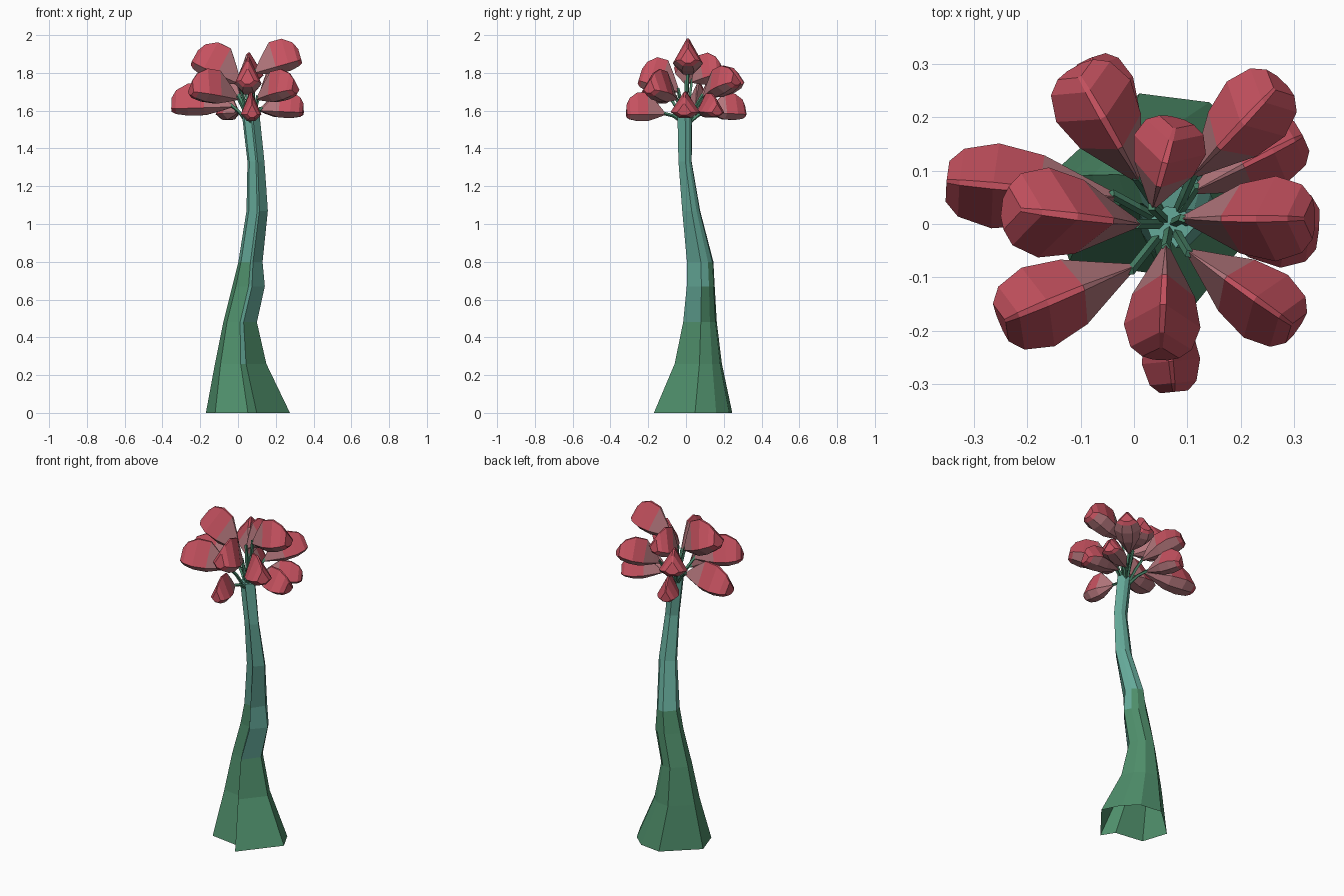
import bpy, bmesh, math
from mathutils import Vector

if "Cube" in bpy.data.objects:
    bpy.data.objects.remove(bpy.data.objects["Cube"])


def material(name, rgb):
    m = bpy.data.materials.new(name)
    m.diffuse_color = (*rgb, 1)
    m.use_nodes = True
    m.node_tree.nodes["Principled BSDF"].inputs["Base Color"].default_value = m.diffuse_color
    return m


GREEN = material("leaf green", (0.077, 0.27, 0.145))
TEAL = material("pale teal", (0.13, 0.40, 0.32))
STEM = material("stem green", (0.07, 0.24, 0.145))
CRIMSON = material("crimson petal", (0.56, 0.083, 0.115))
ROSE = material("dusty rose", (0.47, 0.19, 0.21))


def loft(name, rings, mats, rule=None, cap_start=True):
    """Skin a list of equal-length rings; rule(segment, side) picks the material."""
    bm = bmesh.new()
    vs = [[bm.verts.new(p) for p in r] for r in rings]
    n = len(rings[0])
    for i in range(len(rings) - 1):
        for j in range(n):
            k = (j + 1) % n
            f = bm.faces.new((vs[i][j], vs[i][k], vs[i + 1][k], vs[i + 1][j]))
            f.material_index = rule(i, j) if rule else 0
    if cap_start:
        bm.faces.new(vs[0][::-1]).material_index = rule(0, 0) if rule else 0
    last = len(rings) - 2
    bm.faces.new(vs[-1]).material_index = rule(last, 0) if rule else 0
    bmesh.ops.recalc_face_normals(bm, faces=bm.faces)
    me = bpy.data.meshes.new(name)
    bm.to_mesh(me)
    bm.free()
    for m in mats:
        me.materials.append(m)
    ob = bpy.data.objects.new(name, me)
    bpy.context.collection.objects.link(ob)
    return ob


# Trunk: flared, leaning, faceted section fitted to (z, xmin, xmax, ymin, ymax)
section = [(1, .05), (.75, .59), (.4, .92), (-.19, 1), (-1, .2),
           (-.78, -.52), (0, -.64), (.21, -1)]
levels = [(0, -.17, .275, -.17, .245),
          (.26, -.122, .15, -.06, .19),
          (.48, -.078, .10, -.015, .163),
          (.67, -.03, .142, .004, .152),
          (.80, .002, .13, .005, .145),
          (1.07, .045, .158, -.02, .075),
          (1.33, .05, .14, -.04, .03),
          (1.57, .022, .115, -.045, .033)]
rings = []
for z, x0, x1, y0, y1 in levels:
    rings.append([((x0 + x1) / 2 + a * (x1 - x0) / 2,
                   (y0 + y1) / 2 + b * (y1 - y0) / 2, z) for a, b in section])
# each trunk side turns from green to teal at its own height
switch = [3, 4, 4, 4, 4, 4, 1, 2]
loft("trunk", rings, [GREEN, TEAL], lambda i, j: int(i >= switch[j]), cap_start=False)


# Buds: base point, tip point, half width, ridge height
buds = [
    ((.09, .01, 1.80), (.335, .01, 1.87), .080, .14),    # right, top
    ((.12, .01, 1.60), (.345, -.01, 1.59), .078, .11),   # right, low
    ((.11, .09, 1.67), (.275, .265, 1.75), .075, .12),   # back right
    ((.11, .06, 1.60), (.315, .165, 1.59), .065, .10),   # back right, low
    ((.10, -.05, 1.66), (.305, -.195, 1.71), .072, .13), # front right
    ((.06, -.04, 1.70), (.05, -.25, 1.76), .072, .15),   # front, top
    ((.055, -.11, 1.58), (.075, -.315, 1.58), .055, .12),  # front, low
    ((.00, -.08, 1.66), (-.25, -.185, 1.70), .080, .14), # front left
    ((.01, .00, 1.74), (-.24, .03, 1.86), .085, .155),   # left, top
    ((-.03, .05, 1.62), (-.35, .08, 1.61), .080, .135),  # left, low
    ((.01, .08, 1.67), (-.11, .29, 1.75), .080, .12),    # back left
    ((.00, .11, 1.59), (-.08, .31, 1.58), .060, .11),    # back left, low
    ((.035, .03, 1.75), (.08, .195, 1.80), .070, .13),   # back, top
]
# position along the bud, width factor, ridge factor
outline = [(0, .07, .07), (.2, .4, .5), (.45, .82, .97), (.72, 1, .97),
           (.92, .8, .72), (1, .48, .42)]
UP = Vector((0, 0, 1))


def bud(name, base, tip, w, h):
    base, tip = Vector(base), Vector(tip)
    axis = (tip - base).normalized()
    side = UP.cross(axis).normalized()
    up = axis.cross(side)
    out = []
    for t, a, b in outline:
        c = base.lerp(tip, t)
        pts = [(1, 0), (.08, 1), (-.08, 1), (-1, 0), (-.4, -.3), (.4, -.3)]
        out.append([c + side * (p * w * a) + up * (q * h * b) for p, q in pts])
    # inner half and underside are rose, outer shell crimson
    loft(name, out, [CRIMSON, ROSE], lambda i, j: int(i < 2 or (j >= 3 and i < 4)))


def stem(name, end, r=.009):
    # thin four-sided stalk bending outward from the trunk top
    end = Vector(end)
    start = Vector((.068 + (end.x - .068) * .25, end.y * .2, 1.54))
    mid = start.lerp(end, .5) + UP * .012
    out = []
    d = (end - start).normalized()
    side = UP.cross(d)
    side = side.normalized() if side.length > .01 else Vector((1, 0, 0))
    up = d.cross(side)
    for c in (start, mid, end + d * .02):
        out.append([c + side * (r * math.cos(k * math.pi / 2))
                    + up * (r * math.sin(k * math.pi / 2)) for k in range(4)])
    loft(name, out, [STEM])


for n, (b, t, w, h) in enumerate(buds, 1):
    bud(f"bud_{n}", b, t, w, h)
    stem(f"stem_{n}", b)
